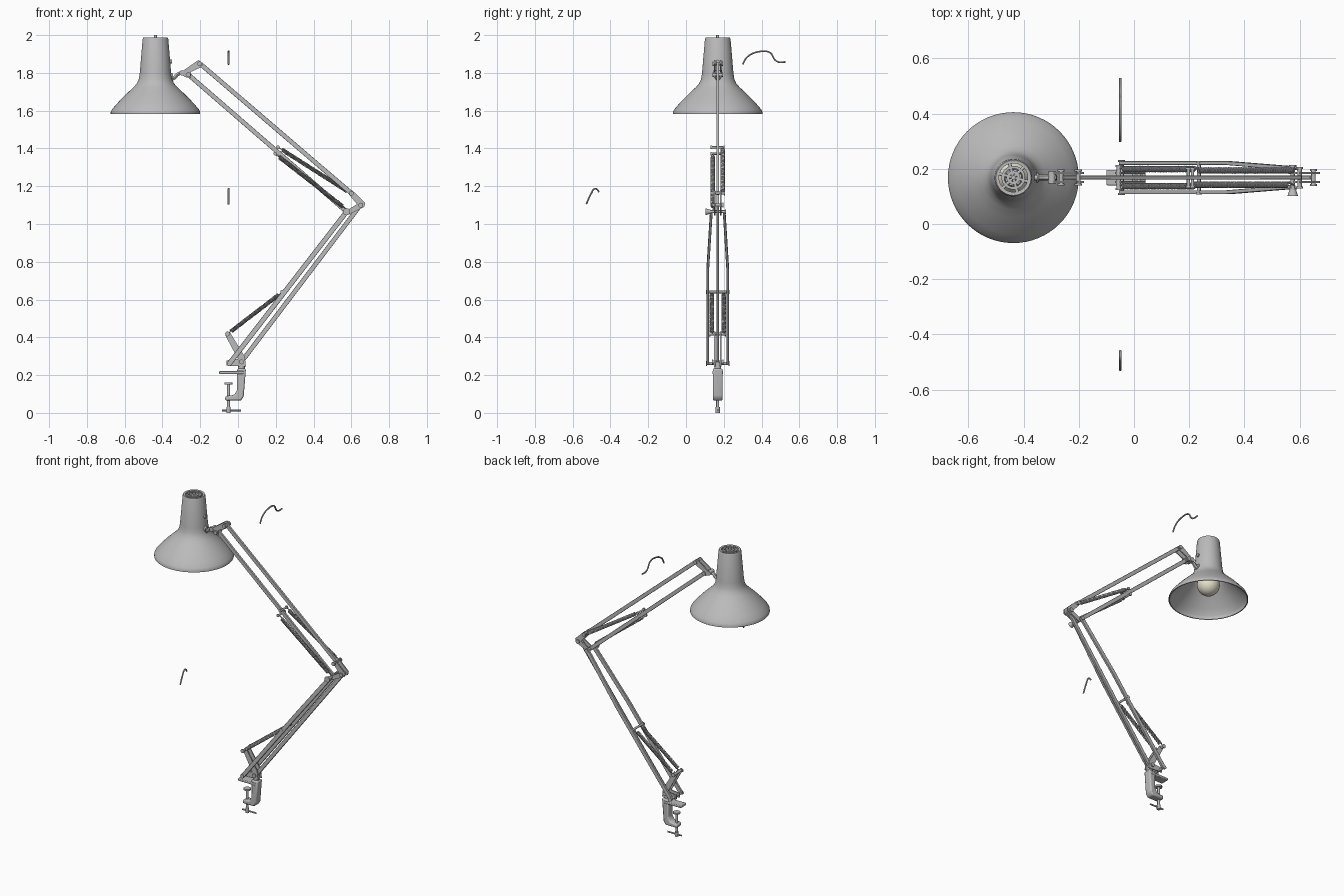
import bpy, bmesh, math
from mathutils import Vector, Matrix

old = bpy.data.objects.get("Cube")
if old:
    bpy.data.objects.remove(old, do_unlink=True)

Y = 0.168            # centre plane of the lamp
HEAD_X = -0.437      # axis of the shade
parts = []


def material(name, rgb, rough=0.5):
    m = bpy.data.materials.new(name)
    m.use_nodes = True
    m.diffuse_color = (*rgb, 1)
    bsdf = m.node_tree.nodes["Principled BSDF"]
    bsdf.inputs["Base Color"].default_value = (*rgb, 1)
    bsdf.inputs["Roughness"].default_value = rough
    return m


GREY = material("grey_metal", (0.5, 0.5, 0.5))
CREAM = material("cream_glass", (0.8, 0.76, 0.6))


def finish(name, bm, mat=GREY, bevel=0):
    bmesh.ops.recalc_face_normals(bm, faces=bm.faces)
    me = bpy.data.meshes.new(name)
    bm.to_mesh(me)
    bm.free()
    me.materials.append(mat)
    ob = bpy.data.objects.new(name, me)
    bpy.context.collection.objects.link(ob)
    if bevel:
        mod = ob.modifiers.new("Bevel", "BEVEL")
        mod.width, mod.segments = bevel, 2
    parts.append(ob)
    return ob


def at(x, z, dy=0):
    return Vector((x, Y + dy, z))


def rod(name, a, b, r, r2=None, sides=16):
    """Round rod between two points."""
    bm = bmesh.new()
    d = b - a
    m = Matrix.Translation((a + b) / 2) @ d.to_track_quat("Z", "Y").to_matrix().to_4x4()
    bmesh.ops.create_cone(bm, cap_ends=True, segments=sides, radius1=r,
                          radius2=r if r2 is None else r2, depth=d.length, matrix=m)
    return finish(name, bm)


def pin(name, x, z, half, r=0.008):
    """Cross pin with a wider head at both ends."""
    rod(name, at(x, z, -half), at(x, z, half), r)
    for s, side in ((-1, "right"), (1, "left")):
        rod(f"{name}_{side}_head", at(x, z, s * half), at(x, z, s * (half + 0.007)), r * 1.6)


def plate(name, pts, y0, y1, bevel=0.0):
    """Side profile given in x and z, extruded across the lamp."""
    bm = bmesh.new()
    f = bm.faces.new([bm.verts.new(at(x, z, y0)) for x, z in pts])
    ext = bmesh.ops.extrude_face_region(bm, geom=[f])["geom"]
    bmesh.ops.translate(bm, vec=(0, y1 - y0, 0),
                        verts=[v for v in ext if isinstance(v, bmesh.types.BMVert)])
    return finish(name, bm, bevel=bevel)


def bracket(name, pts):
    for s, side in ((-1, "right"), (1, "left")):
        plate(f"{name}_{side}", pts, s * 0.013, s * 0.02)


def bar(name, points, w=0.024, t=0.014):
    """Flat arm swept through points."""
    bm = bmesh.new()
    d = points[-1] - points[0]
    n = Vector((-d.z, 0, d.x)).normalized() * w / 2
    rings = []
    for p in points:
        q = Vector((0, t / 2, 0))
        rings.append([bm.verts.new(p + c) for c in (n + q, n - q, -n - q, q - n)])
    for a, b in zip(rings, rings[1:]):
        for i in range(4):
            j = (i + 1) % 4
            bm.faces.new((a[i], a[j], b[j], b[i]))
    bm.faces.new(rings[0])
    bm.faces.new(rings[-1])
    return finish(name, bm, bevel=0.002)


def lathe(name, profile, x=HEAD_X, mat=GREY, closed=False, steps=64):
    bm = bmesh.new()
    vs = [bm.verts.new((x + r, Y, z)) for r, z in profile]
    es = [bm.edges.new(p) for p in zip(vs, vs[1:])]
    if closed:
        es.append(bm.edges.new((vs[-1], vs[0])))
    bmesh.ops.spin(bm, geom=vs + es, cent=(x, Y, 0), axis=(0, 0, 1),
                   angle=math.tau, steps=steps)
    bmesh.ops.remove_doubles(bm, verts=bm.verts, dist=1e-5)
    return finish(name, bm, mat)


def tube(name, pts, r, smooth=False):
    """Wire along a path, turned into a mesh."""
    cu = bpy.data.curves.new(name, "CURVE")
    cu.dimensions, cu.bevel_depth, cu.bevel_resolution = "3D", r, 1
    cu.use_fill_caps = True
    cu.resolution_u = 6
    sp = cu.splines.new("BEZIER" if smooth else "POLY")
    knots = sp.bezier_points if smooth else sp.points
    knots.add(len(pts) - 1)
    for k, p in zip(knots, pts):
        k.co = p if smooth else (*p, 1)
        if smooth:
            k.handle_left_type = k.handle_right_type = "AUTO"
    tmp = bpy.data.objects.new(name, cu)
    bm = bmesh.new()
    bm.from_mesh(bpy.data.meshes.new_from_object(tmp))
    bpy.data.objects.remove(tmp)
    return finish(name, bm)


def spring(name, a, b, r=0.009):
    """Tight coil with a straight hook at each end."""
    d = b - a
    rot = d.to_track_quat("Z", "Y")
    turns = int(d.length / 0.008)
    n = turns * 10
    coil = [a + d * (0.06 + 0.88 * i / n) +
            rot @ Vector((r * math.cos(i * math.tau / 10), r * math.sin(i * math.tau / 10), 0))
            for i in range(n + 1)]
    tube(name, [a] + coil + [b], 0.0032)


# Table clamp
plate("clamp_body", [(-0.005, 0.235), (0.042, 0.235), (0.03, 0.085), (0.015, 0.065),
                     (-0.068, 0.065), (-0.068, 0.088), (-0.02, 0.095), (-0.005, 0.12)],
      -0.026, 0.026, 0.008)
plate("clamp_top_plate", [(-0.1, 0.206), (-0.1, 0.222), (0.03, 0.222), (0.03, 0.206)],
      -0.028, 0.028, 0.004)
rod("clamp_screw", at(-0.05, 0.008), at(-0.05, 0.155), 0.008)
rod("clamp_screw_pad", at(-0.05, 0.15), at(-0.05, 0.16), 0.022)
rod("clamp_screw_foot", at(-0.05, 0), at(-0.05, 0.03), 0.011)
rod("clamp_handle", at(-0.085, 0.013), at(0.015, 0.013), 0.005)
rod("swivel_post", at(0.018, 0.22), at(0.018, 0.27), 0.018)

# Brackets at the base, elbow and head
bracket("base_bracket", [(-0.068, 0.412), (-0.045, 0.43), (0.035, 0.3), (0.042, 0.245),
                         (-0.06, 0.25), (-0.06, 0.278), (0, 0.285)])
bracket("elbow_bracket", [(0.588, 1.155), (0.605, 1.178), (0.674, 1.112), (0.668, 1.09),
                          (0.58, 1.046), (0.56, 1.062), (0.63, 1.105)])
bracket("head_bracket", [(-0.31, 1.798), (-0.21, 1.868), (-0.182, 1.848), (-0.2, 1.828),
                         (-0.25, 1.805), (-0.25, 1.772), (-0.28, 1.778)])

# Lower arm: one central bar and two outer rails that close in on the elbow
bar("lower_arm_centre", [at(0.018, 0.27), at(0.648, 1.1)])
for s, side in ((-1, "right"), (1, "left")):
    bar(f"lower_arm_{side}_rail", [at(-0.045, 0.262, s * 0.053), at(0.34, 0.761, s * 0.053),
                                   at(0.575, 1.065, s * 0.034)], w=0.026)
    spring(f"lower_spring_{side}", at(-0.055, 0.418, s * 0.031), at(0.235, 0.64, s * 0.031))

# Upper arm: two parallel bars
bar("upper_arm_top", [at(-0.2, 1.848), at(0.6, 1.163)])
bar("upper_arm_bottom", [at(-0.262, 1.79), at(0.575, 1.065)])
spring("upper_spring_right", at(0.195, 1.372, -0.026), at(0.578, 1.075, -0.026))
spring("upper_spring_left", at(0.21, 1.408, 0.026), at(0.6, 1.16, 0.026))

# Cross pins
pin("base_pin", -0.045, 0.262, 0.056)
pin("base_centre_pin", 0.018, 0.27, 0.024)
pin("lower_spring_anchor", -0.055, 0.418, 0.038)
pin("lower_spring_pin", 0.235, 0.64, 0.054, 0.007)
pin("elbow_pin", 0.575, 1.065, 0.038)
pin("elbow_corner_pin", 0.65, 1.1, 0.024)
pin("elbow_top_pin", 0.6, 1.163, 0.032)
pin("upper_spring_low_pin", 0.197, 1.372, 0.03, 0.006)
pin("upper_spring_high_pin", 0.212, 1.406, 0.03, 0.006)
pin("head_top_pin", -0.202, 1.848, 0.022)
pin("head_low_pin", -0.264, 1.79, 0.022)
rod("elbow_knob", at(0.575, 1.065, -0.045), at(0.575, 1.065, -0.066), 0.012, 0.019)

# Neck joining the arm to the shade
tube("neck", [at(-0.28, 1.8), at(-0.315, 1.795), at(-0.34, 1.772), at(-0.362, 1.765)],
     0.011, True)
rod("neck_joint", at(-0.297, 1.8, -0.022), at(-0.297, 1.8, 0.022), 0.014)
rod("neck_collar", at(-0.365, 1.78), at(-0.345, 1.78), 0.022, 0.016)
rod("switch_knob", at(-0.372, 1.86), at(-0.35, 1.86), 0.01)

# Shade: hollow shell, walked up the outside and back down the inside
outer = [(0.237, 1.583), (0.237, 1.592), (0.23, 1.607), (0.205, 1.636), (0.175, 1.668),
         (0.145, 1.697), (0.115, 1.725), (0.098, 1.745), (0.088, 1.768), (0.083, 1.8),
         (0.068, 1.978), (0.064, 1.988)]
inner = [(r - 0.005, z - 0.002) for r, z in reversed(outer)]
inner[-1] = (0.231, 1.583)
lathe("shade", outer + inner, closed=True)

# Vented cap: concentric rings on spokes
for i, (r0, r1) in enumerate([(0.052, 0.062), (0.033, 0.043), (0.014, 0.025)]):
    lathe(f"vent_ring_{i + 1}", [(r0, 1.976), (r0, 1.986), (r1, 1.986), (r1, 1.976)],
          closed=True, steps=48)
for i in range(3):
    a = math.radians(45 + 60 * i)
    arm = Vector((math.cos(a), math.sin(a), 0)) * 0.06
    rod(f"vent_spoke_{i + 1}", at(HEAD_X, 1.978) - arm, at(HEAD_X, 1.978) + arm, 0.006)
rod("vent_stud", at(HEAD_X, 1.96), at(HEAD_X, 2.0), 0.008)

# Lamp holder and bulb
rod("bulb_socket", at(HEAD_X, 1.78), at(HEAD_X, 1.965), 0.036, 0.03, 32)
bulb = [(0.068 * math.sin(t * math.pi / 16), 1.685 - 0.068 * math.cos(t * math.pi / 16))
        for t in range(13)]
lathe("bulb", bulb + [(0.034, 1.755), (0.028, 1.79)], mat=CREAM, steps=40)

# Loose pieces of cable
tube("upper_cable", [(-0.05, y, z) for y, z in
                     [(0.3, 1.845), (0.325, 1.885), (0.39, 1.913), (0.445, 1.907),
                      (0.47, 1.87), (0.488, 1.858), (0.528, 1.858)]], 0.005, True)
tube("lower_cable", [(-0.05, y, z) for y, z in
                     [(-0.528, 1.105), (-0.5, 1.165), (-0.485, 1.186), (-0.473, 1.185),
                      (-0.46, 1.168)]], 0.005, True)

# Smooth shading with sharp edges kept
bpy.ops.object.select_all(action="DESELECT")
for ob in parts:
    ob.select_set(True)
bpy.context.view_layer.objects.active = parts[0]
bpy.ops.object.shade_smooth_by_angle(angle=math.radians(35))
